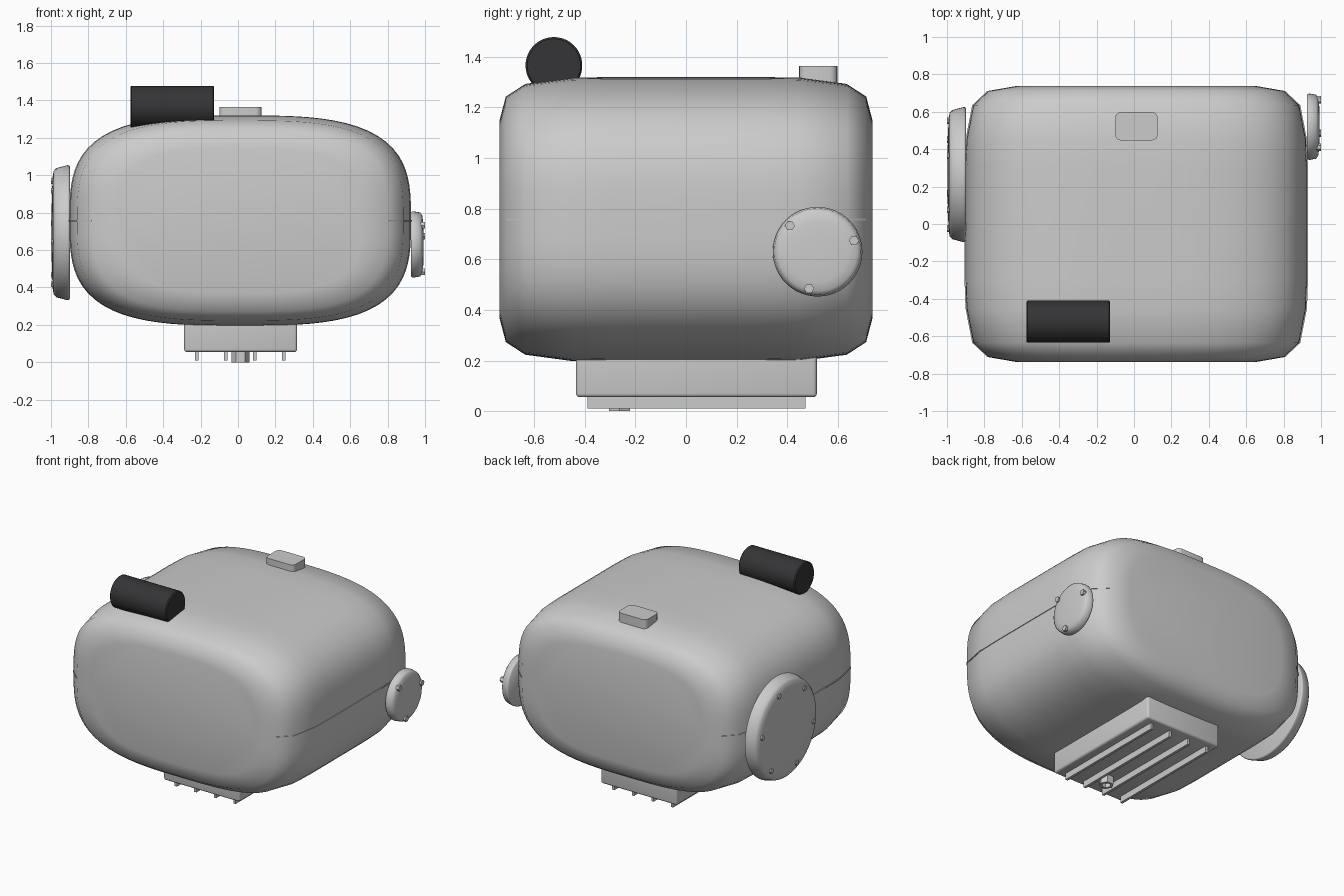
import bpy, bmesh
from math import sin, cos, pi, radians

if "Cube" in bpy.data.objects:
    bpy.data.objects.remove(bpy.data.objects["Cube"])


def finish(bm, name, angle=40, mat=None):
    bmesh.ops.recalc_face_normals(bm, faces=bm.faces)
    me = bpy.data.meshes.new(name)
    bm.to_mesh(me)
    bm.free()
    ob = bpy.data.objects.new(name, me)
    bpy.context.collection.objects.link(ob)
    bpy.ops.object.select_all(action='DESELECT')
    ob.select_set(True)
    bpy.context.view_layer.objects.active = ob
    bpy.ops.object.shade_smooth_by_angle(angle=radians(angle))
    if mat:
        me.materials.append(mat)
    return ob


def loft(name, rings, angle=40, mat=None):
    """Skin a list of equal-length point rings and cap both ends."""
    bm = bmesh.new()
    vr = [[bm.verts.new(p) for p in r] for r in rings]
    n = len(vr[0])
    for a, b in zip(vr, vr[1:]):
        for i in range(n):
            j = (i + 1) % n
            bm.faces.new((a[i], a[j], b[j], b[i]))
    bm.faces.new(vr[0])
    bm.faces.new(vr[-1])
    return finish(bm, name, angle, mat)


def turned(name, y, z, profile, sides=48, angle=40, mat=None, phase=0):
    """Round part about an x-parallel axis; profile is (x, radius)."""
    return loft(name, [[(x, y + r * cos(phase + 2 * pi * i / sides),
                         z + r * sin(phase + 2 * pi * i / sides))
                        for i in range(sides)] for x, r in profile], angle, mat)


def box(name, lo, hi, bevel=0, vertical_only=False, segments=3):
    bm = bmesh.new()
    bmesh.ops.create_cube(bm, size=1)
    for v in bm.verts:
        v.co = [(a + b) / 2 + c * (b - a) for a, b, c in zip(lo, hi, v.co)]
    if bevel:
        edges = [e for e in bm.edges if not vertical_only
                 or abs(e.verts[0].co.z - e.verts[1].co.z) > 1e-4]
        bmesh.ops.bevel(bm, geom=edges, offset=bevel, segments=segments,
                        profile=0.5, affect='EDGES')
    return finish(bm, name)


# Housing: superellipse sections along y, shrinking at each end
CX, CZ = 0.012, 0.758
half = [(0.737, 0.645, 0.39), (0.712, 0.79, 0.485), (0.635, 0.872, 0.535),
        (0.45, 0.908, 0.56), (0.3, 0.913, 0.562)]
stations = [(-y, a, b) for y, a, b in half] + [(y, a, b) for y, a, b in half[::-1]]


def section(y, a, b, n=3.2, count=96):
    pts = []
    for i in range(count):
        t = 2 * pi * i / count
        c, s = cos(t), sin(t)
        k = (abs(c) ** n + abs(s) ** n) ** (-1 / n)
        pts.append((CX + a * c * k, y, CZ + b * s * k))
    return pts


loft("housing", [section(*s) for s in stations], 60)

# Parting seam on both sides
for side, label in ((-1, "left"), (1, "right")):
    pts = [(CX + side * a, y, 0.758) for y, a, b in stations[1:-1]]
    loft(label + "_seam", [[(x + side * dx, y, z + dz) for dx, dz in
                            ((-0.012, -0.004), (0.005, -0.004), (0.005, 0.004), (-0.012, 0.004))]
                           for x, y, z in pts])


# Round side covers with their hex bolts
def bolts(label, y, z, r, count, phase, x0, x1, size):
    for i in range(count):
        t = radians(phase) + 2 * pi * i / count
        turned(f"{label}_bolt_{i + 1}", y + r * cos(t), z + r * sin(t),
               [(x0, size), (x1, size)], 6, 30)


turned("left_cover", 0.264, 0.693,
       [(-0.899, 0.352), (-0.903, 0.36), (-0.912, 0.361), (-0.972, 0.345),
        (-0.986, 0.33), (-0.992, 0.29), (-0.996, 0.15)], 64, 60)
bolts("left_cover", 0.264, 0.693, 0.293, 6, 10, -0.96, -1.0, 0.018)
turned("right_cover", 0.52, 0.63,
       [(0.924, 0.17), (0.93, 0.176), (0.94, 0.177), (0.974, 0.171),
        (0.985, 0.155), (0.99, 0.12), (0.993, 0.06)], 48, 60)
bolts("right_cover", 0.52, 0.63, 0.15, 3, 17, 0.95, 1.0, 0.02)

# Base block with ribs underneath
box("base_block", (-0.288, -0.435, 0.055), (0.316, 0.517, 0.35), 0.015)
for i, x in enumerate((-0.22, -0.065, 0.09, 0.245)):
    box(f"base_rib_{i + 1}", (x - 0.009, -0.39, 0.01), (x + 0.009, 0.473, 0.07))


# Hex drain plug with a shallow socket
def hexagon(r, z):
    return [(0.014 + r * cos(i * pi / 3), -0.262 + r * sin(i * pi / 3), z) for i in range(6)]


loft("drain_plug", [hexagon(0.048, 0.08), hexagon(0.048, 0.0),
                    hexagon(0.03, 0.0), hexagon(0.03, 0.03)], 20)

# Dark roller and small pad on top
dark = bpy.data.materials.new("dark_rubber")
dark.diffuse_color = (0.035, 0.035, 0.038, 1)
dark.use_nodes = True
dark.node_tree.nodes["Principled BSDF"].inputs["Base Color"].default_value = dark.diffuse_color
turned("top_cylinder", -0.522, 1.366,
       [(-0.576, 0.105), (-0.569, 0.112), (-0.134, 0.112), (-0.127, 0.105)], 48, 30, dark)
box("top_pad", (-0.1, 0.447, 1.22), (0.126, 0.598, 1.364), 0.03, True, 4)
